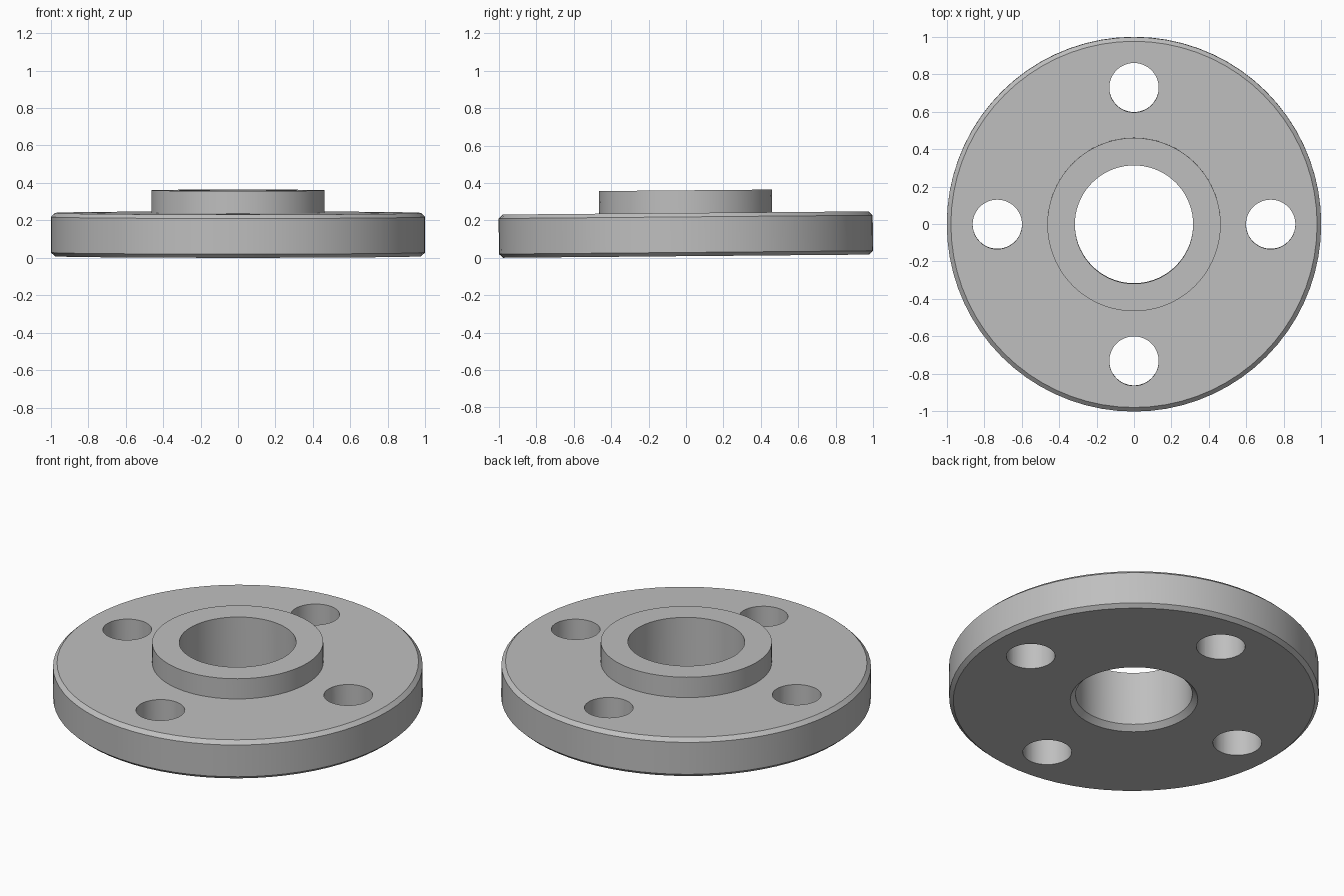
import bpy, bmesh, math
from mathutils import Matrix, Vector

cube = bpy.data.objects.get("Cube")
if cube:
    bpy.data.objects.remove(cube, do_unlink=True)

SEGMENTS = 72
BOLT_CIRCLE, BOLT_RADIUS = 0.73, 0.132
TILT = math.radians(0.5)

# Plain grey metal
steel = bpy.data.materials.new("grey_steel")
steel.use_nodes = True
grey = (0.52, 0.52, 0.52, 1)
steel.diffuse_color = grey
steel.node_tree.nodes["Principled BSDF"].inputs["Base Color"].default_value = grey


def make_object(name, bm):
    bmesh.ops.recalc_face_normals(bm, faces=bm.faces)
    mesh = bpy.data.meshes.new(name)
    bm.to_mesh(mesh)
    bm.free()
    mesh.materials.append(steel)
    obj = bpy.data.objects.new(name, mesh)
    bpy.context.collection.objects.link(obj)
    return obj


# Closed radius/height section: bore, bore chamfer, rim chamfers, raised hub
section = [(0.316, 0.03), (0.345, 0), (0.978, 0), (1, 0.02), (1, 0.21),
           (0.978, 0.231), (0.463, 0.231), (0.463, 0.352), (0.316, 0.352)]
bm = bmesh.new()
verts = [bm.verts.new((r, 0, z)) for r, z in section]
edges = [bm.edges.new((v, verts[i - 1])) for i, v in enumerate(verts)]
bmesh.ops.spin(bm, geom=verts + edges, cent=(0, 0, 0), axis=(0, 0, 1),
               angle=math.tau, steps=SEGMENTS, use_merge=True)
bmesh.ops.remove_doubles(bm, verts=bm.verts, dist=0.0001)
flange = make_object("flange", bm)

# Four bolt holes
bm = bmesh.new()
for i in range(4):
    a = i * math.pi / 2
    place = Matrix.Translation(Vector((math.cos(a), math.sin(a), 0)) * BOLT_CIRCLE)
    bmesh.ops.create_cone(bm, cap_ends=True, segments=48, radius1=BOLT_RADIUS,
                          radius2=BOLT_RADIUS, depth=1, matrix=place)
cutter = make_object("bolt_hole_cutter", bm)
cutter.hide_render = True

holes = flange.modifiers.new("bolt_holes", 'BOOLEAN')
holes.operation = 'DIFFERENCE'
holes.solver = 'EXACT'
holes.object = cutter

bpy.ops.object.select_all(action='DESELECT')
flange.select_set(True)
bpy.context.view_layer.objects.active = flange
bpy.ops.object.modifier_apply(modifier=holes.name)
bpy.data.objects.remove(cutter, do_unlink=True)
bpy.ops.object.shade_smooth_by_angle(angle=math.radians(20))

# Slight lean, resting on the front edge
flange.rotation_euler.x = TILT
flange.location.z = 0.978 * math.sin(TILT)
